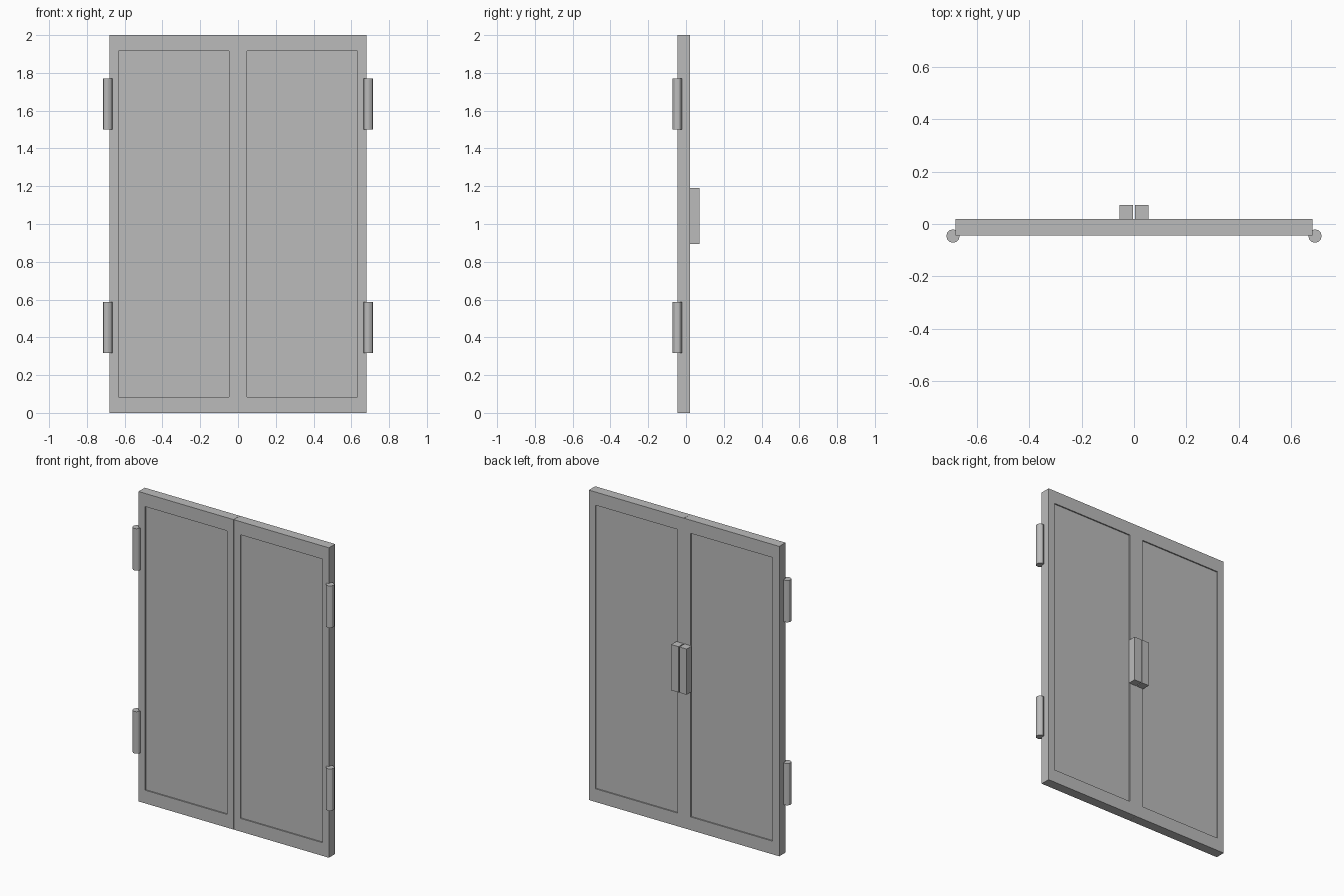
import bpy
import bmesh
from mathutils import Matrix, Vector

cube = bpy.data.objects.get("Cube")
if cube:
    bpy.data.objects.remove(cube, do_unlink=True)

GREY = (0.5, 0.5, 0.5, 1)
metal = bpy.data.materials.new("plain_grey")
metal.use_nodes = True
metal.diffuse_color = GREY
metal.node_tree.nodes["Principled BSDF"].inputs["Base Color"].default_value = GREY


def finish(name, bm):
    bmesh.ops.recalc_face_normals(bm, faces=bm.faces)
    mesh = bpy.data.meshes.new(name)
    bm.to_mesh(mesh)
    bm.free()
    mesh.materials.append(metal)
    obj = bpy.data.objects.new(name, mesh)
    bpy.context.collection.objects.link(obj)
    return obj


def box(lo, hi):
    lo, hi = Vector(lo), Vector(hi)
    bm = bmesh.new()
    bmesh.ops.create_cube(bm, size=1)
    bmesh.ops.scale(bm, vec=hi - lo, verts=bm.verts)
    bmesh.ops.translate(bm, vec=(lo + hi) / 2, verts=bm.verts)
    return bm


WIDTH, HEIGHT, BACK, FRONT = 0.68, 2.0, 0.02, -0.044
STILE, RAIL, RECESS = 0.067, 0.085, 0.008


def door_leaf(name, side):
    """Slab with a shallow recessed panel on the front and the back."""
    inner, outer = side * 0.0005, side * WIDTH
    bm = box((min(inner, outer), FRONT, 0), (max(inner, outer), BACK, HEIGHT))
    bm.normal_update()
    for face in [f for f in bm.faces if abs(f.normal.y) > 0.9]:
        normal = face.normal.copy()
        bmesh.ops.inset_individual(bm, faces=[face], thickness=STILE)
        for v in face.verts:
            v.co.z = RAIL if v.co.z < HEIGHT / 2 else HEIGHT - RAIL
        panel = bmesh.ops.extrude_discrete_faces(bm, faces=[face])["faces"][0]
        bmesh.ops.translate(bm, vec=-normal * RECESS, verts=panel.verts)
    return finish(name, bm)


def hinge(name, side, bottom, length=0.27):
    """Upright barrel at the outer front edge."""
    bm = bmesh.new()
    place = Matrix.Translation((side * 0.69, -0.046, bottom + length / 2))
    bmesh.ops.create_cone(bm, cap_ends=True, segments=12, radius1=0.0255,
                          radius2=0.0255, depth=length, matrix=place)
    obj = finish(name, bm)
    bpy.ops.object.select_all(action="DESELECT")
    obj.select_set(True)
    bpy.context.view_layer.objects.active = obj
    bpy.ops.object.shade_smooth_by_angle()


for label, side in (("left", 1), ("right", -1)):
    door_leaf(label + "_door_leaf", side)
    # Pull handle beside the meeting edge, on the back
    a, b = sorted((side * 0.003, side * 0.055))
    finish(label + "_handle", box((a, BACK, 0.895), (b, 0.072, 1.19)))
    for level, bottom in (("lower", 0.318), ("upper", 1.499)):
        hinge(f"{label}_{level}_hinge", side, bottom)
